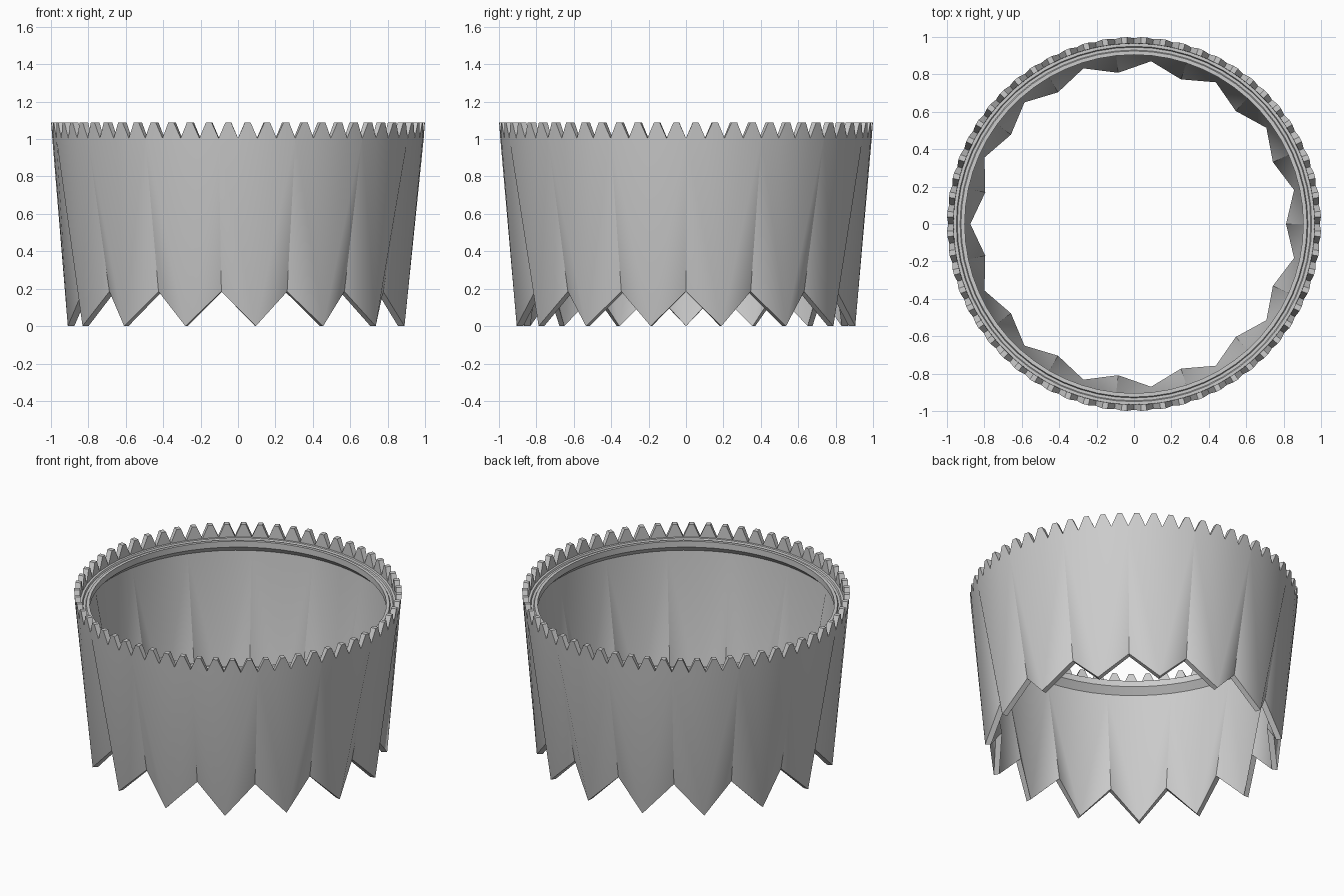
import bpy, bmesh
from math import sin, cos, radians

cube = bpy.data.objects.get("Cube")
if cube:
    bpy.data.objects.remove(cube)

FOLDS, PER_FOLD = 15, 4
TEETH = FOLDS * PER_FOLD
STEP = 360 / TEETH

mat = bpy.data.materials.new("grey")
mat.use_nodes = True
grey = (0.6, 0.6, 0.6, 1)
mat.diffuse_color = grey
mat.node_tree.nodes["Principled BSDF"].inputs["Base Color"].default_value = grey

bm = bmesh.new()


def point(r, deg, z):
    a = radians(deg)
    return bm.verts.new((r * cos(a), r * sin(a), z))


def ring(r, z, count=TEETH, offset=0.0):
    return [point(r, (i + offset) * 360 / count, z) for i in range(count)]


def strip(a, b):
    for i in range(len(a)):
        j = (i + 1) % len(a)
        bm.faces.new((a[i], a[j], b[j], b[i]))


def pleats(top, tips, notches):
    # Curved fans down to each tip, with a folded facet either side of each notch
    for k in range(FOLDS):
        first = k * PER_FOLD
        n = (k + 1) % FOLDS
        for i in range(first, first + PER_FOLD):
            bm.faces.new((top[i], tips[k], top[(i + 1) % TEETH]))
        bm.faces.new((top[first], notches[k], tips[k]))
        bm.faces.new((top[(first + PER_FOLD) % TEETH], tips[k], notches[n]))


# Pleated outer wall
outer_top = ring(0.993, 1.005)
outer_tips = ring(0.91, 0, FOLDS, 0.5)
outer_notches = ring(0.85, 0.185, FOLDS)
pleats(outer_top, outer_tips, outer_notches)

# Grooved inner rim
profile = [(0.965, 1.005), (0.95, 1.005), (0.945, 0.995), (0.93, 0.995),
           (0.925, 1.005), (0.905, 1.005), (0.905, 0.965), (0.945, 0.925)]
rim = [ring(r, z) for r, z in profile]
for a, b in zip(rim, rim[1:]):
    strip(a, b)

# Pleated inner wall
inner_tips = ring(0.875, 0, FOLDS, 0.5)
inner_notches = ring(0.813, 0.185, FOLDS)
pleats(rim[-1], inner_tips, inner_notches)

# Zigzag bottom edge
for k in range(FOLDS):
    n = (k + 1) % FOLDS
    bm.faces.new((outer_notches[k], outer_tips[k], inner_tips[k], inner_notches[k]))
    bm.faces.new((outer_tips[k], outer_notches[n], inner_notches[n], inner_tips[k]))

# Crown of flat-topped teeth
for i in range(TEETH):
    j = (i + 1) % TEETH
    left, right = (i + 0.36) * STEP, (i + 0.64) * STEP
    ol, orr = point(1.0, left, 1.09), point(1.0, right, 1.09)
    il, ir = point(0.965, left, 1.09), point(0.965, right, 1.09)
    bm.faces.new((outer_top[i], outer_top[j], orr, ol))
    bm.faces.new((rim[0][i], rim[0][j], ir, il))
    bm.faces.new((ol, orr, ir, il))
    bm.faces.new((outer_top[i], ol, il, rim[0][i]))
    bm.faces.new((outer_top[j], orr, ir, rim[0][j]))

bmesh.ops.recalc_face_normals(bm, faces=bm.faces)
mesh = bpy.data.meshes.new("pleated_cup")
bm.to_mesh(mesh)
bm.free()
mesh.materials.append(mat)
cup = bpy.data.objects.new("pleated_cup", mesh)
bpy.context.collection.objects.link(cup)

bpy.ops.object.select_all(action="DESELECT")
cup.select_set(True)
bpy.context.view_layer.objects.active = cup
bpy.ops.object.shade_smooth_by_angle(angle=radians(30))
